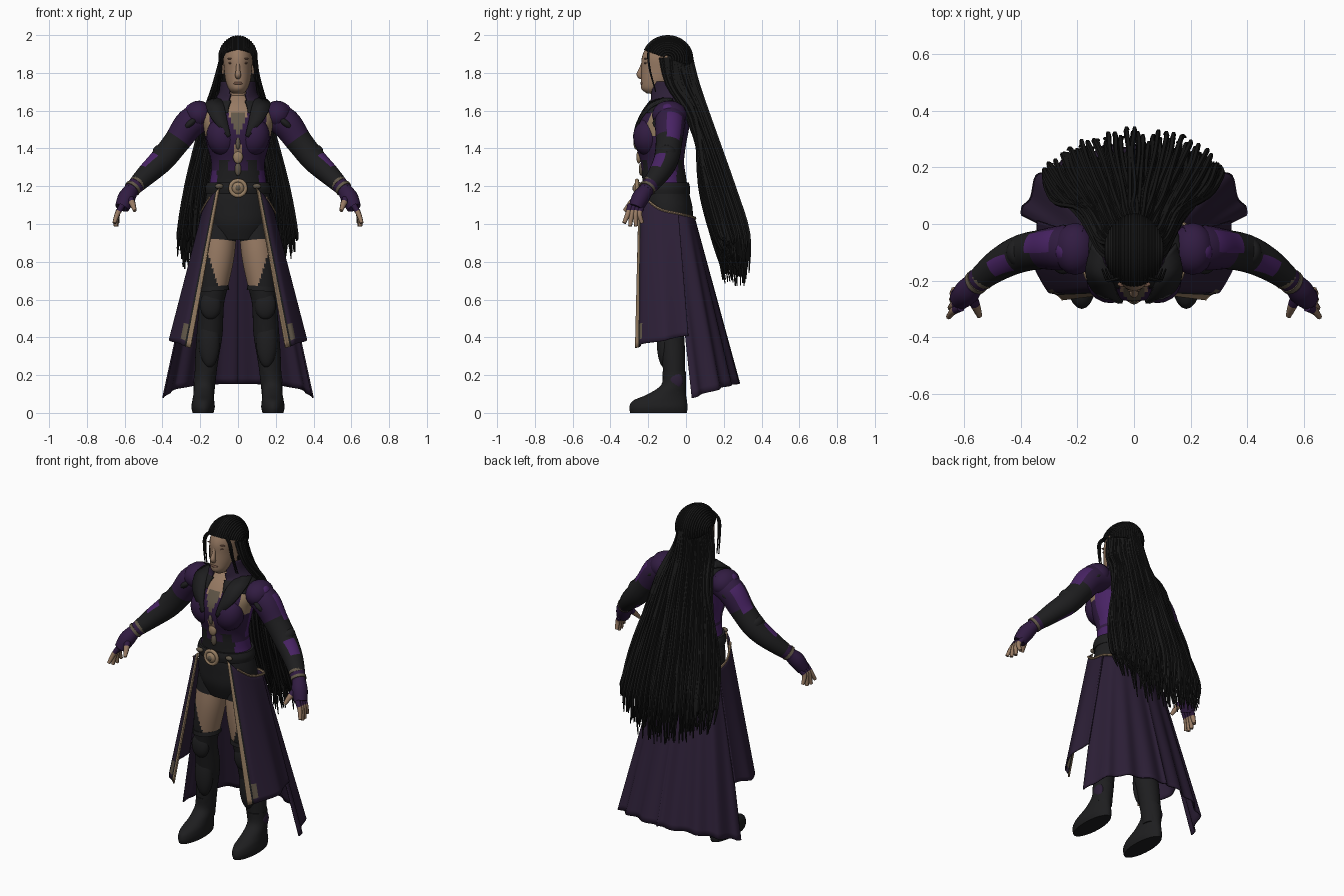
import bpy, bmesh, math, random
from mathutils import Vector, Matrix

random.seed(4)
if "Cube" in bpy.data.objects:
    bpy.data.objects.remove(bpy.data.objects["Cube"])

COLOURS = {
    "skin": (.31, .195, .125), "hair_black": (.009, .009, .009), "leather_black": (.013, .013, .014),
    "coat_purple": (.025, .0135, .037), "vest_purple": (.031, .0115, .054), "bright_purple": (.066, .017, .13),
    "tan_trim": (.31, .21, .125), "bronze": (.12, .095, .065), "lip_brown": (.17, .09, .06)}
NAMES = list(COLOURS)
MATS = []
for name, rgb in COLOURS.items():
    m = bpy.data.materials.new(name)
    m.use_nodes = True
    m.diffuse_color = (*rgb, 1)
    shader = m.node_tree.nodes["Principled BSDF"]
    shader.inputs["Base Color"].default_value = (*rgb, 1)
    shader.inputs["Roughness"].default_value = .8
    MATS.append(m)


def smooth(rows, n):
    """Catmull-Rom interpolation of rows of numbers."""
    out = []
    for i in range(len(rows) - 1):
        a, b, c, d = rows[max(i - 1, 0)], rows[i], rows[i + 1], rows[min(i + 2, len(rows) - 1)]
        for k in range(n):
            t = k / n
            out.append([q + .5 * t * (r - p + t * (2*p - 5*q + 4*r - s + t * (3*(q - r) + s - p)))
                        for p, q, r, s in zip(a, b, c, d)])
    return out + [list(rows[-1])]


def grid(bm, rows, rule, closed=True):
    """Skin rows of points; rule is a material name or f(centre, u, v)."""
    vs = [[bm.verts.new(p) for p in r] for r in rows]
    w = len(rows[0])
    for i in range(len(rows) - 1):
        for j in range(w if closed else w - 1):
            k = (j + 1) % w
            f = bm.faces.new((vs[i][j], vs[i][k], vs[i + 1][k], vs[i + 1][j]))
            pick = rule if isinstance(rule, str) else rule(f.calc_center_median(), (j + .5) / w, (i + .5) / len(rows))
            if pick is None:
                bm.faces.remove(f)
            else:
                f.material_index = NAMES.index(pick)
    if closed:
        for end in (vs[0], vs[-1]):
            if all(v.link_faces for v in end):
                mi = end[0].link_faces[0].material_index
                bm.faces.new(end).material_index = mi


def loft(bm, rows, rule, sides=32, n=5):
    """Stack of ellipses from rows of (z, y_front, y_back, half_width, x_centre)."""
    rings = []
    for z, yf, yb, w, xc in smooth([(*r, 0)[:5] for r in rows], n):
        ang = [2 * math.pi * j / sides for j in range(sides)]
        rings.append([(xc + w * math.sin(a), (yf + yb) / 2 + (yf - yb) / 2 * math.cos(a), z) for a in ang])
    grid(bm, rings, rule)


def tube(bm, rows, rule, sides=16, n=4, ref=(1, 0, 0)):
    """Round limb along rows of (x, y, z, radius)."""
    pts = smooth(rows, n)
    rings = []
    for i, p in enumerate(pts):
        tan = (Vector(pts[min(i + 1, len(pts) - 1)][:3]) - Vector(pts[max(i - 1, 0)][:3])).normalized()
        s = tan.cross(Vector(ref)).normalized()
        t = s.cross(tan)
        ang = [2 * math.pi * j / sides for j in range(sides)]
        rings.append([Vector(p[:3]) + p[3] * (s * math.cos(a) + t * math.sin(a)) for a in ang])
    grid(bm, rings, rule)


def blob(bm, centre, radii, mat, tilt=0):
    mtx = Matrix.Translation(centre) @ Matrix.Rotation(tilt, 4, 'Y') @ Matrix.Diagonal((*radii, 1))
    made = bmesh.ops.create_uvsphere(bm, u_segments=20, v_segments=14, radius=1, matrix=mtx)
    for f in {f for v in made["verts"] for f in v.link_faces}:
        f.material_index = NAMES.index(mat)


def part(name, build, mirror=False, thick=0):
    bm = bmesh.new()
    build(bm)
    bmesh.ops.delete(bm, geom=[v for v in bm.verts if not v.link_faces], context='VERTS')
    bmesh.ops.recalc_face_normals(bm, faces=bm.faces)
    used = sorted({f.material_index for f in bm.faces})
    for f in bm.faces:
        f.material_index = used.index(f.material_index)
    me = bpy.data.meshes.new(name)
    bm.to_mesh(me)
    bm.free()
    for i in used:
        me.materials.append(MATS[i])
    ob = bpy.data.objects.new(name, me)
    bpy.context.collection.objects.link(ob)
    bpy.ops.object.select_all(action='DESELECT')
    ob.select_set(True)
    bpy.context.view_layer.objects.active = ob
    bpy.ops.object.shade_smooth_by_angle(angle=math.radians(50))
    if thick:
        ob.modifiers.new("thickness", 'SOLIDIFY').thickness = thick
    if mirror:
        ob.modifiers.new("mirror", 'MIRROR')


# Torso, bust and hips
def vest_rule(c, u, v):
    x, front = abs(c.x), c.y < -.13
    if front and x < (c.z - 1.46) * .42:
        return "bronze" if x < .035 and c.z < 1.59 else "skin"
    if front and x < .022 and 1.36 < c.z < 1.42:
        return "skin"
    if front and 1.47 < c.z < 1.6 and x > .15:
        return "tan_trim"
    if c.z < 1.28:
        return "bright_purple" if x > .09 and -.19 < c.y < -.05 else "leather_black"
    if c.z < 1.34 and .05 < x < .1:
        return "leather_black"
    return "bright_purple" if not front and 1.3 < c.z < 1.5 and x > .12 else "vest_purple"

part("vest", lambda bm: loft(bm, [
    (1.18, -.23, .01, .16), (1.25, -.232, 0, .145), (1.33, -.24, -.01, .142), (1.42, -.268, 0, .165),
    (1.5, -.27, .015, .18), (1.57, -.24, .02, .19), (1.63, -.2, .02, .16), (1.68, -.15, 0, .07)], vest_rule, 96, 9))
part("bust", lambda bm: blob(bm, (.083, -.2, 1.46), (.084, .08, .1), "vest_purple", .2), True)
part("hips", lambda bm: loft(bm, [
    (.915, -.195, -.02, .12), (1, -.225, .03, .17), (1.08, -.23, .035, .18),
    (1.15, -.23, .02, .17), (1.22, -.22, .005, .152)], "leather_black"))
part("belt", lambda bm: loft(bm, [(1.16, -.24, .02, .172), (1.19, -.245, .022, .175), (1.22, -.24, .015, .165)],
                             "leather_black"))

def buckle(bm):
    ring = [(.04 * math.sin(a), -.26, 1.19 + .04 * math.cos(a), .011) for a in [k * math.pi / 12 for k in range(25)]]
    tube(bm, ring, "tan_trim", 8, 1, (0, 1, 0))
    blob(bm, (0, -.255, 1.19), (.035, .025, .035), "tan_trim")
    blob(bm, (0, -.272, 1.19), (.016, .012, .016), "bronze")
    for z, r in ((1.29, .017), (1.355, .026), (1.43, .013)):
        blob(bm, (0, -.236 - .2 * (z - 1.29), z), (r, .014, .035), "tan_trim" if r > .02 else "bronze")
    for s in (-1, 1):
        blob(bm, (s * .1, -.232, 1.2), (.022, .014, .014), "bronze")
part("buckle_and_clasps", buckle)

# Neck, collar and lapels
part("neck", lambda bm: tube(bm, [(0, -.08, 1.58, .065), (0, -.09, 1.66, .055), (0, -.1, 1.76, .055)], "skin"))

def collar_rule(c, u, v):
    if c.y < -.06 and abs(c.x) < .045 + max(0, 1.66 - c.z) * .1:
        return None
    return "coat_purple" if c.z > 1.655 else "leather_black"
part("collar", lambda bm: loft(bm, [
    (1.59, -.235, .035, .185), (1.63, -.215, .035, .165), (1.66, -.195, .032, .125),
    (1.7, -.195, .03, .1), (1.755, -.185, .03, .092)], collar_rule, 64), thick=.012)

def lapel(bm):
    edge = smooth([(.095, -.14, 1.67), (.075, -.21, 1.63), (.055, -.262, 1.54), (.04, -.28, 1.47)], 5)
    outer = smooth([(.15, -.07, 1.665), (.172, -.17, 1.635), (.14, -.245, 1.56), (.055, -.282, 1.46)], 5)
    grid(bm, [edge, outer], "leather_black", False)
part("lapel", lapel, True, .012)

# Arms, pauldrons and gloves
def sleeve_rule(c, u, v):
    if v < .42:
        return "bright_purple" if .22 < u < .4 and v > .2 else "vest_purple" if v < .35 else "leather_black"
    if v > .9:
        return "vest_purple"
    return "bright_purple" if .6 < v < .78 and (.05 < u < .22 or .6 < u < .7) else "leather_black"
part("sleeve", lambda bm: tube(bm, [
    (.16, -.08, 1.58, .075), (.25, -.085, 1.535, .08), (.325, -.09, 1.435, .07), (.4, -.105, 1.342, .066),
    (.48, -.145, 1.265, .056), (.57, -.215, 1.175, .038)], sleeve_rule, 28, 7), True)

def pauldron(bm):
    blob(bm, (.208, -.088, 1.578), (.075, .092, .075), "vest_purple", .6)
    blob(bm, (.232, -.095, 1.59), (.045, .05, .052), "bright_purple", .6)
    blob(bm, (.25, -.09, 1.535), (.068, .088, .03), "leather_black", .7)
    blob(bm, (.4, -.1, 1.365), (.045, .055, .06), "leather_black", .7)
part("pauldron", pauldron, True)
part("bracelet", lambda bm: [tube(bm, [(x, y, z, .045), (x + .01, y - .008, z - .011, .045)], "bronze", 16, 1)
                             for x, y, z in ((.528, -.183, 1.218), (.552, -.201, 1.195))], True)

def hand(bm):
    tube(bm, [(.565, -.21, 1.18, .038), (.59, -.24, 1.14, .046), (.615, -.266, 1.085, .038)], "vest_purple", 14)
    for k in range(4):
        y = -.295 + k * .02
        tip = (.655 - k * .006, y - .033 + k * .012, 1.01 - (.022 if k in (1, 2) else .005))
        base = (.612 + k * .002, y, 1.1 - k * .005)
        tube(bm, [(*base, .016), (.638, y - .012, 1.055, .014), (*tip, .01)],
             lambda c, u, v: "vest_purple" if v < .35 else "skin", 8)
    tube(bm, [(.58, -.245, 1.15, .022), (.562, -.285, 1.115, .018), (.546, -.325, 1.07, .01)],
         lambda c, u, v: "vest_purple" if v < .5 else "skin", 8)
part("hand", hand, True)

# Legs and boots
def leg_rule(c, u, v):
    if c.z > .915:
        return "leather_black"
    return "skin" if c.z > .65 + max(0, c.x - .1) * 3.2 else "leather_black"
part("leg", lambda bm: tube(bm, [
    (.092, -.1, 1.02, .088), (.105, -.115, .85, .088), (.125, -.12, .7, .078), (.14, -.115, .58, .066),
    (.15, -.08, .42, .068), (.168, -.065, .26, .06), (.178, -.06, .1, .052)], leg_rule, 44, 12), True)

def boot(bm):
    loft(bm, [(0, -.295, .005, .055, .185), (.03, -.3, .008, .062, .185), (.065, -.28, .005, .058, .184),
              (.1, -.2, 0, .054, .182), (.15, -.13, 0, .054, .18), (.22, -.125, 0, .058, .172)], "leather_black", 24)
    blob(bm, (.145, -.16, .57), (.056, .032, .075), "leather_black")
    blob(bm, (.152, -.115, .38), (.056, .04, .14), "leather_black")
    blob(bm, (.215, -.055, .17), (.02, .04, .05), "coat_purple")
    tube(bm, [(.13, -.12, .67, .08), (.128, -.12, .645, .082)], "leather_black", 20, 1)
part("boot", boot, True)

# Long coat skirt: front panels overlapping a longer back panel
TOP_FRONT = [(.1, -.25, 1.19), (.15, -.22, 1.14), (.186, -.14, 1.08), (.196, -.04, 1.055)]
TOP_BACK = [(.19, -.075, 1.06), (.17, .005, 1.045), (.095, .04, 1.035), (0, .048, 1.03)]

def panel(bm, top, low, rule, folds, n=12, steps=28):
    top, low = smooth(top, n), smooth(low, n)
    rows = []
    for i in range(steps + 1):
        v = i / steps
        row = [Vector(a).lerp(Vector(b), v) for a, b in zip(top, low)]
        for j, p in enumerate(row):
            wave = .011 * v * math.sin(folds * math.pi * j / (len(row) - 1))
            p.y += wave
            p.x += wave * .5 * min(1, p.x * 10)
        rows.append(row)
    grid(bm, rows, rule, False)

def front_rule(c, u, v):
    if u < .12:
        return "tan_trim"
    if u < .17:
        return "leather_black"
    return "bronze" if v > .84 and u < .36 and v < .94 else "coat_purple"
part("coat_front_panel", lambda bm: panel(bm, TOP_FRONT, [
    (.255, -.27, .345), (.31, -.23, .365), (.362, -.12, .385), (.345, .012, .41)], front_rule, 4), True, .008)
part("coat_back_panel", lambda bm: panel(bm, TOP_BACK, [
    (.4, .03, .08), (.335, .17, .125), (.18, .25, .15), (0, .287, .155)], "coat_purple", 8), True, .008)
part("waist_chain", lambda bm: tube(bm, [(*p, .007) for p in TOP_FRONT[1:] + TOP_BACK[1:]],
                                    "tan_trim", 6, 5, (0, 0, 1)), True)

# Head and face
def face(bm):
    loft(bm, [(1.69, -.205, -.12, .028), (1.715, -.236, -.08, .05), (1.76, -.238, -.04, .066),
              (1.82, -.236, 0, .074), (1.88, -.234, .01, .077), (1.93, -.212, 0, .066), (1.955, -.17, -.04, .04)],
         "skin")
    tube(bm, [(0, -.224, 1.86, .009), (0, -.238, 1.82, .011), (0, -.246, 1.79, .016), (0, -.232, 1.776, .012)],
         "skin", 10)
    blob(bm, (0, -.231, 1.745), (.024, .011, .009), "lip_brown")
    for s in (-1, 1):
        blob(bm, (s * .033, -.213, 1.852), (.017, .009, .006), "lip_brown")
        blob(bm, (s * .035, -.213, 1.875), (.024, .009, .004), "lip_brown")
        blob(bm, (s * .08, -.1, 1.825), (.012, .022, .035), "skin")
part("head", face)

# Scalp and rows of tight braids over the crown
def scalp(bm):
    blob(bm, (0, -.097, 1.875), (.097, .125, .116), "hair_black")
    low = [v for v in bm.verts if v.co.z < 1.85 - (v.co.y + .08) * (.45 if v.co.y < -.08 else 1.2)]
    bmesh.ops.delete(bm, geom=low, context='VERTS')
    for k in range(23):
        phi = math.radians(-77 + 7 * k)
        path = []
        for d in range(22, 206, 16):
            t = math.radians(d)
            path.append((.1 * math.sin(phi), -.097 - .128 * math.cos(phi) * math.cos(t),
                         1.875 + .117 * math.cos(phi) * math.sin(t), .008))
        tube(bm, path, "hair_black", 6, 2)
part("scalp_braids", scalp)

# Long hanging braids, fanned out down the back
def long_braids(bm):
    count = 220
    for k in range(count):
        s = 2 * k / (count - 1) - 1
        depth = ((k * 7) % 10) / 9
        end = .69 + .12 * s * s + random.uniform(-.02, .14)
        stray = random.uniform(-.018, .018)
        path = []
        for z, spread, inner, outer in ((1.88, .087, -.02, .03), (1.74, .12, 0, .065), (1.56, .175, .055, .125),
                                        (1.2, .265, .085, .25), (.95, .305, .15, .325), (end, .31, .2, .325)):
            y = inner + (outer - inner) * depth - .12 * s * s * depth - (.05 * s * s if z > 1.6 else 0)
            drift = stray * (1.9 - z)
            path.append((spread * s + drift + random.uniform(-.008, .008), y + drift, z, .0095))
        path[-1] = (*path[-1][:3], .003)
        tube(bm, path, "hair_black", 5, 4)
part("long_braids", long_braids)
part("temple_strand", lambda bm: [tube(bm, [
    (.04 + d, -.192, 1.935, .006), (.078 + d, -.2, 1.89, .006), (.088 + d, -.19, 1.81, .005),
    (.1 + d, -.16, 1.7, .003)], "hair_black", 6) for d in (0, .012)], True)
